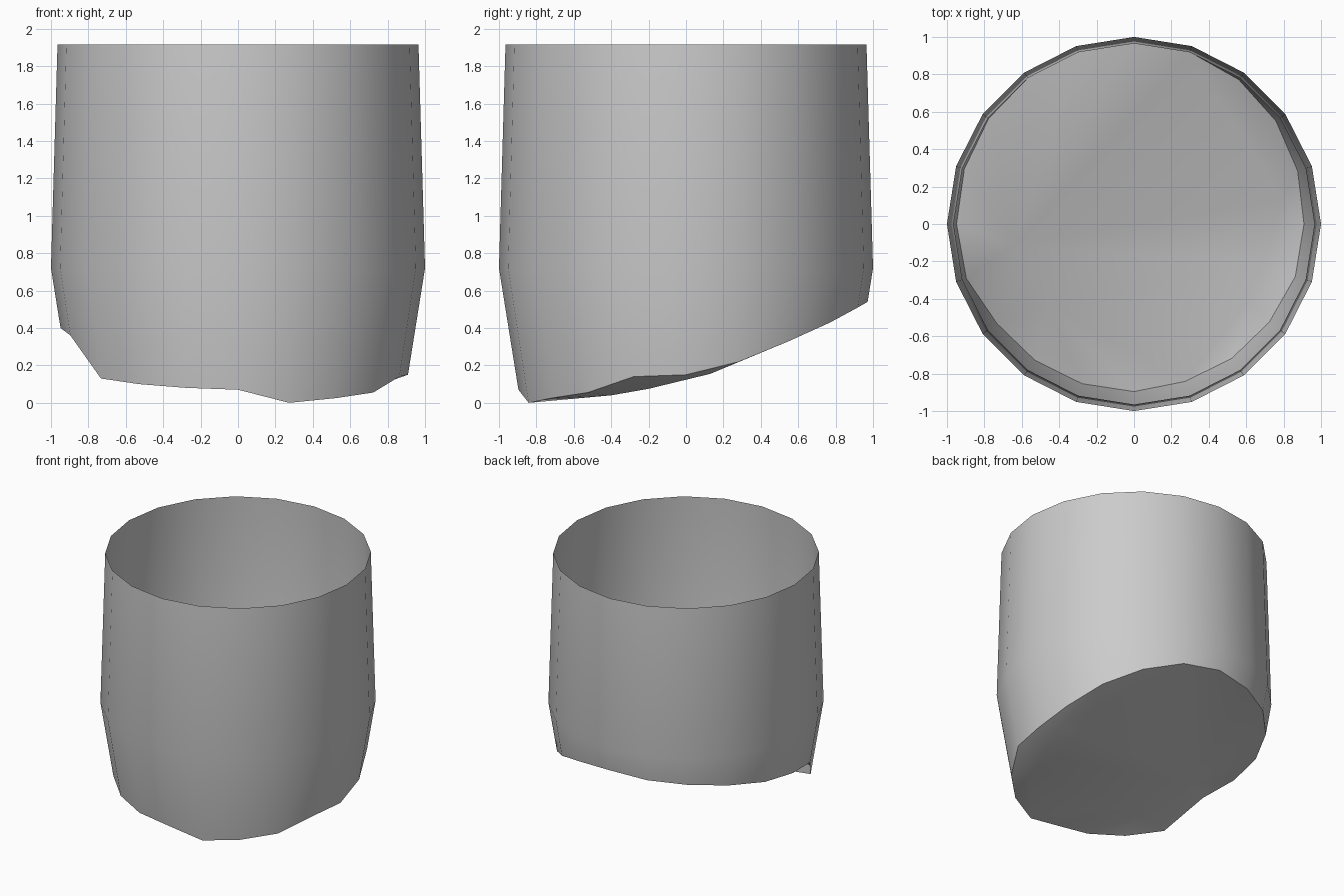
import bpy, bmesh, math
from mathutils import Vector
from mathutils.geometry import delaunay_2d_cdt

cube = bpy.data.objects.get("Cube")
if cube:
    bpy.data.objects.remove(cube)

SIDES, TOP, WAIST = 20, 1.915, 0.72

grey = bpy.data.materials.new("mid grey")
grey.use_nodes = True
colour = (0.6, 0.6, 0.6, 1)
grey.diffuse_color = colour
grey.node_tree.nodes["Principled BSDF"].inputs["Base Color"].default_value = colour


def ring_point(i, radius, z):
    a = math.tau * i / SIDES
    return Vector((radius * math.cos(a), radius * math.sin(a), z))


def make_object(name, bm):
    mesh = bpy.data.meshes.new(name)
    bm.to_mesh(mesh)
    bm.free()
    mesh.materials.append(grey)
    obj = bpy.data.objects.new(name, mesh)
    bpy.context.collection.objects.link(obj)
    bpy.ops.object.select_all(action='DESELECT')
    obj.select_set(True)
    bpy.context.view_layer.objects.active = obj
    bpy.ops.object.shade_smooth_by_angle(angle=math.radians(35))
    return obj


# Slanted, slightly chipped lower edge: one height per side, counter-clockwise from +x
edge_heights = [0.15, 0.22, 0.33, 0.43, 0.51, 0.54, 0.52, 0.50, 0.47, 0.43,
                0.40, 0.36, 0.13, 0.10, 0.08, 0.07, 0.0, 0.025, 0.055, 0.14]
lower_edge = [ring_point(i, 1 - 0.16 * (WAIST - z), z) for i, z in enumerate(edge_heights)]

# Open-topped wall: rim, widest ring and slanted lower edge
bm = bmesh.new()
rings = [lower_edge,
         [ring_point(i, 1.0, WAIST) for i in range(SIDES)],
         [ring_point(i, 0.965, TOP) for i in range(SIDES)]]
rings = [[bm.verts.new(p) for p in ring] for ring in rings]
for low, high in zip(rings, rings[1:]):
    for i in range(SIDES):
        j = (i + 1) % SIDES
        bm.faces.new((low[i], low[j], high[j], high[i]))
make_object("tube_wall", bm)

# Slanted floor with a dent beside the chipped edge and a faint bulge opposite
inner = [Vector(p) for p in ((-0.65, -0.12, 0.32), (-0.46, -0.43, 0.2),
                             (0.62, -0.4, 0.04), (0.7, -0.2, 0.075), (0.8, 0.13, 0.155))]
points = lower_edge + inner
flat, _, tris, *_ = delaunay_2d_cdt([p.xy for p in points], [], [list(range(SIDES))], 1, 1e-5)
bm = bmesh.new()
verts = [bm.verts.new(p) for p in points]
for tri in tris:
    bm.faces.new([verts[i] for i in reversed(tri)])
make_object("slanted_floor", bm)
